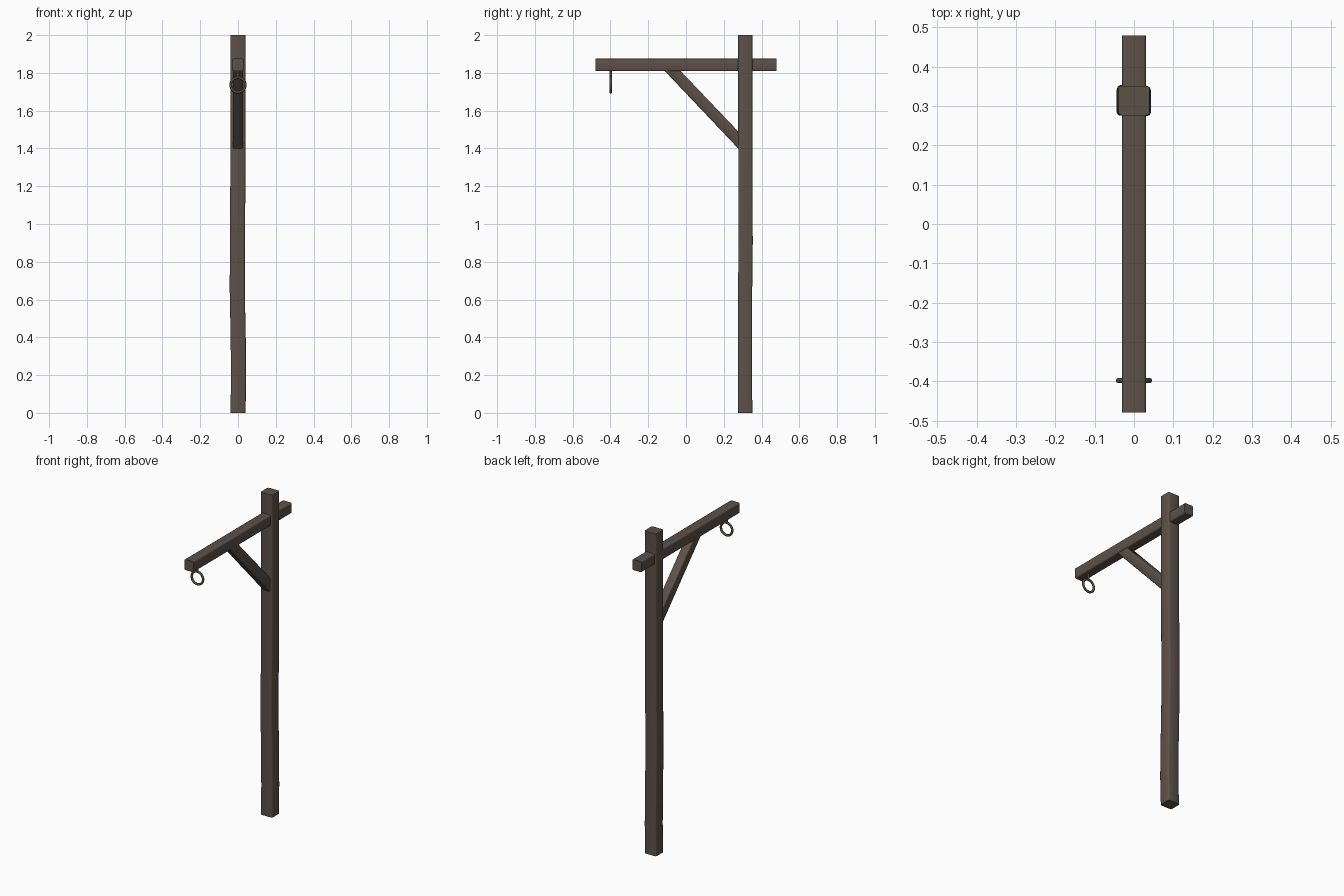
import bpy, bmesh, math
from mathutils import Vector as V

if "Cube" in bpy.data.objects:
    bpy.data.objects.remove(bpy.data.objects["Cube"])


def material(name, col):
    m = bpy.data.materials.new(name)
    m.diffuse_color = (*col, 1)
    m.use_nodes = True
    m.node_tree.nodes["Principled BSDF"].inputs["Base Color"].default_value = m.diffuse_color
    return m


wood = material("dark weathered wood", (0.108, 0.082, 0.064))
iron = material("dark iron", (0.085, 0.073, 0.063))


def finish(ob, name, mat, angle=30):
    ob.name = name
    ob.data.materials.append(mat)
    bpy.ops.object.select_all(action='DESELECT')
    ob.select_set(True)
    bpy.context.view_layer.objects.active = ob
    bpy.ops.object.shade_smooth_by_angle(angle=math.radians(angle))


def timber(name, sections, c):
    """Loft round-cornered rectangles: (centre, half-width vector, half-height vector)."""
    bm = bmesh.new()
    rings = []
    for o, u, v in sections:
        o, u, v = V(o), V(u), V(v)
        a, b = u.length, v.length
        u, v = u.normalized(), v.normalized()
        ring = []
        for k, (sx, sy) in enumerate([(1, 1), (-1, 1), (-1, -1), (1, -1)]):
            for t in (0, 45, 90):
                g = math.radians(k * 90 + t)
                ring.append(bm.verts.new(o + u * (sx * (a - c) + c * math.cos(g))
                                           + v * (sy * (b - c) + c * math.sin(g))))
        rings.append(ring)
    for r, s in zip(rings, rings[1:]):
        n = len(r)
        for i in range(n):
            j = (i + 1) % n
            bm.faces.new((r[i], r[j], s[j], s[i]))
    bm.faces.new(rings[0][::-1])
    bm.faces.new(rings[-1])
    bmesh.ops.recalc_face_normals(bm, faces=bm.faces)
    me = bpy.data.meshes.new(name)
    bm.to_mesh(me)
    bm.free()
    ob = bpy.data.objects.new(name, me)
    bpy.context.collection.objects.link(ob)
    finish(ob, name, wood, 50)


# upright post, slightly crooked along its height: z, x shift, y shift
bends = [(0, 0, 0), (0.18, 0.003, -0.002), (0.4, 0.001, -0.001), (0.65, -0.004, -0.001),
         (0.9, -0.003, 0.002), (1.2, -0.001, 0.001), (1.5, 0, 0), (2.0, 0, 0)]
timber("post", [((dx, 0.314 + dy, z), (0.04, 0, 0), (0, 0.0375, 0)) for z, dx, dy in bends], 0.009)

# horizontal arm through the post
timber("arm", [((0, y, 1.842), (0.031, 0, 0), (0, 0, 0.033)) for y in (-0.48, 0.48)], 0.007)

# diagonal brace, cut flush into post and arm
timber("brace", [((0, 0.285, 1.436), (0.027, 0, 0), (0, 0, 0.045)),
                 ((0, -0.08, 1.82), (0.027, 0, 0), (0, 0.042, 0))], 0.008)

# hanging ring and its eye stem
bpy.ops.mesh.primitive_torus_add(major_radius=0.039, minor_radius=0.007, major_segments=32,
                                 minor_segments=10, location=(0, -0.398, 1.736),
                                 rotation=(math.radians(90), 0, 0))
finish(bpy.context.object, "hanging_ring", iron, 60)
bpy.ops.mesh.primitive_cylinder_add(vertices=10, radius=0.007, depth=0.05, location=(0, -0.399, 1.797))
finish(bpy.context.object, "ring_stem", iron, 50)
